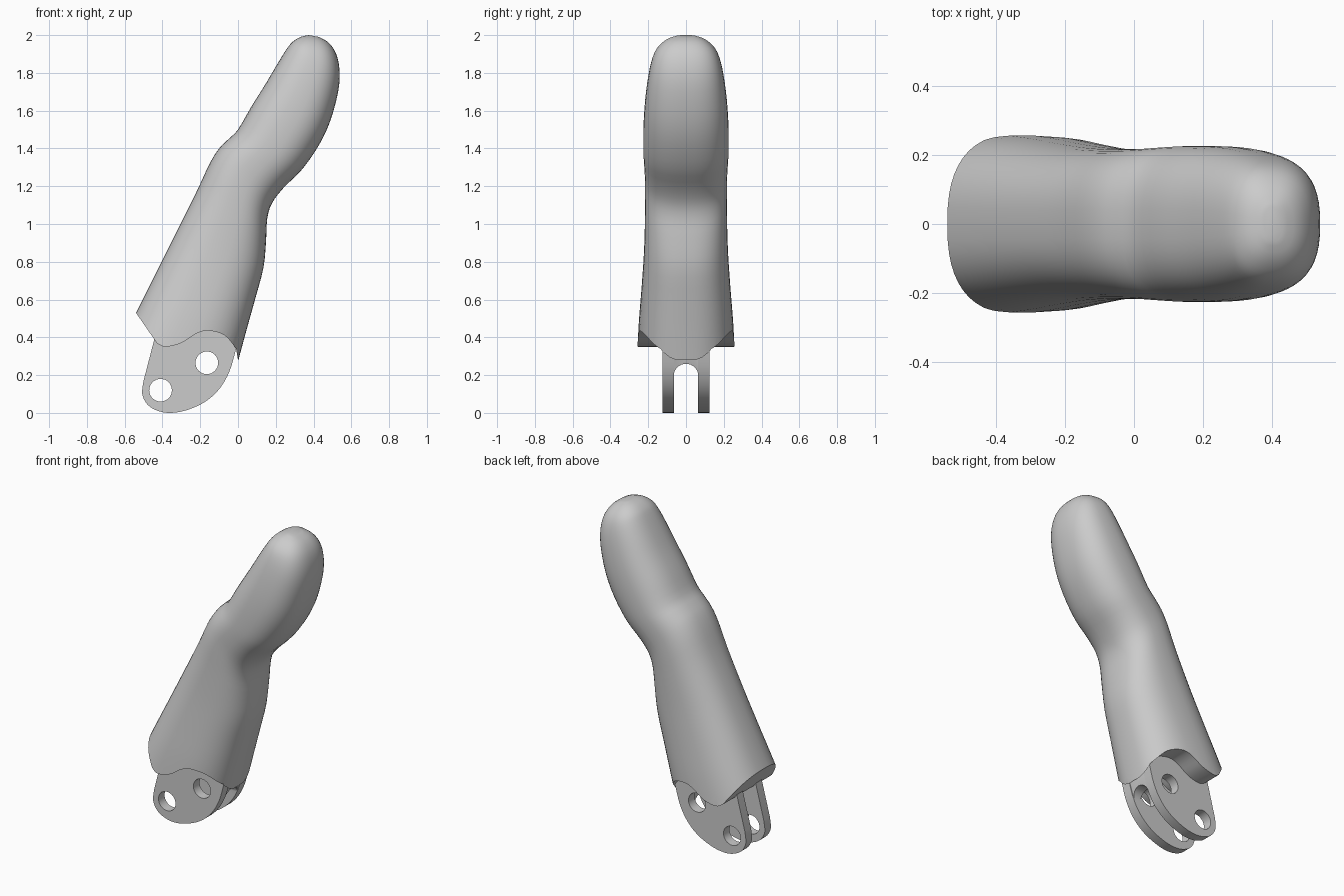
import bpy, bmesh
from math import cos, sin, pi, copysign, radians
from mathutils import Vector

if "Cube" in bpy.data.objects:
    bpy.data.objects.remove(bpy.data.objects["Cube"])


def make_object(name, bm):
    bmesh.ops.recalc_face_normals(bm, faces=bm.faces)
    mesh = bpy.data.meshes.new(name)
    bm.to_mesh(mesh)
    bm.free()
    obj = bpy.data.objects.new(name, mesh)
    bpy.context.collection.objects.link(obj)
    return obj


def catmull(pts, steps):
    pts = [Vector(p) for p in pts]
    out = []
    for i in range(len(pts) - 1):
        p0, p1, p2 = pts[max(i - 1, 0)], pts[i], pts[i + 1]
        p3 = pts[min(i + 2, len(pts) - 1)]
        for s in range(steps):
            t = s / steps
            out.append(0.5 * (2 * p1 + (p2 - p0) * t + (2 * p0 - 5 * p1 + 4 * p2 - p3) * t * t
                              + (3 * p1 - p0 - 3 * p2 + p3) * t ** 3))
    return out + [pts[-1]]


def prism(name, profile, y0, y1):
    bm = bmesh.new()
    face = bm.faces.new([bm.verts.new((p[0], y0, p[1])) for p in profile])
    ext = bmesh.ops.extrude_face_region(bm, geom=[face])['geom']
    bmesh.ops.translate(bm, vec=(0, y1 - y0, 0),
                        verts=[v for v in ext if isinstance(v, bmesh.types.BMVert)])
    return make_object(name, bm)


def circle(x, z, r, n=32):
    return [(x + r * cos(2 * pi * i / n), z + r * sin(2 * pi * i / n)) for i in range(n)]


def boolean(obj, other, operation):
    mod = obj.modifiers.new(operation.lower(), 'BOOLEAN')
    mod.object, mod.operation, mod.solver = other, operation, 'EXACT'
    bpy.context.view_layer.objects.active = obj
    bpy.ops.object.modifier_apply(modifier=mod.name)
    bpy.data.objects.remove(other)


# Finger shell: back x, back z, front x, front z, half width of each section
SECTIONS = [
    (-.64, .33, -.03, .16, .262), (-.54, .53, .04, .42, .25), (-.44, .73, .09, .60, .235),
    (-.33, .95, .135, .77, .222), (-.22, 1.17, .149, .92, .217), (-.15, 1.32, .155, 1.03, .217),
    (-.10, 1.40, .18, 1.11, .218), (-.05, 1.45, .24, 1.19, .222), (0, 1.50, .34, 1.29, .226),
    (.07, 1.62, .43, 1.42, .225), (.145, 1.74, .49, 1.55, .217), (.21, 1.85, .53, 1.70, .20),
    (.26, 1.93, .538, 1.81, .178), (.29, 1.965, .52, 1.90, .148), (.33, 1.99, .48, 1.96, .10),
    (.375, 2.0, .43, 1.99, .05)]
N = 48
bm = bmesh.new()
rings = []
for bx, bz, fx, fz, w in catmull(SECTIONS, 3):
    ring = []
    for i in range(N):
        a = 2 * pi * i / N
        u = copysign(abs(cos(a)) ** 0.8, cos(a))
        v = copysign(abs(sin(a)) ** 0.8, sin(a))
        ring.append(bm.verts.new(((bx + fx) / 2 + u * (fx - bx) / 2, v * w,
                                  (bz + fz) / 2 + u * (fz - bz) / 2)))
    rings.append(ring)
for a, b in zip(rings, rings[1:]):
    for i in range(N):
        j = (i + 1) % N
        bm.faces.new((a[i], a[j], b[j], b[i]))
bm.faces.new(rings[0])
bm.faces.new(rings[-1])
finger = make_object("finger", bm)

# Wavy lower rim of the shell
wave = catmull([(-.43, .37), (-.385, .35), (-.30, .37), (-.22, .42), (-.155, .435),
                (-.07, .41), (-.01, .34)], 4)
rim = [(-.75, .835)] + [tuple(p) for p in wave] + [(0, .28), (.2, .28), (.2, -.2), (-.75, -.2)]
boolean(finger, prism("rim_cutter", rim, -.5, .5), 'DIFFERENCE')

# Two hinge lugs with pin holes
edge = catmull([(-.50, .17), (-.507, .10), (-.48, .045), (-.43, .013), (-.365, 0), (-.28, .012),
                (-.18, .055), (-.10, .125), (-.045, .22), (-.01, .34)], 4)
lug_profile = [(-.40, .5), (-.443, .39)] + [tuple(p) for p in edge] + [(-.03, .5)]
for side in (-1, 1):
    lug = prism("lug", lug_profile, side * .064, side * .125)
    for x, z in ((-.41, .12), (-.165, .265)):
        boolean(lug, prism("pin_cutter", circle(x, z, .06), -.4, .4), 'DIFFERENCE')
    boolean(finger, lug, 'UNION')

# Arched bridge between the lugs
bridge = prism("bridge", [(-.10, .2), (-.055, .2), (-.012, .335), (-.03, .46), (-.10, .46)], -.09, .09)
bm = bmesh.new()
arch = [bm.verts.new((-.3, .065 * cos(pi * i / 16), .195 + .065 * sin(pi * i / 16))) for i in range(17)]
arch += [bm.verts.new((-.3, y, -.1)) for y in (-.065, .065)]
ext = bmesh.ops.extrude_face_region(bm, geom=[bm.faces.new(arch)])['geom']
bmesh.ops.translate(bm, vec=(.5, 0, 0), verts=[v for v in ext if isinstance(v, bmesh.types.BMVert)])
boolean(bridge, make_object("arch_cutter", bm), 'DIFFERENCE')
boolean(finger, bridge, 'UNION')

# Smooth shading with crisp rim and lug edges
bpy.ops.object.select_all(action='DESELECT')
finger.select_set(True)
bpy.context.view_layer.objects.active = finger
bpy.ops.object.shade_smooth_by_angle(angle=radians(35))
